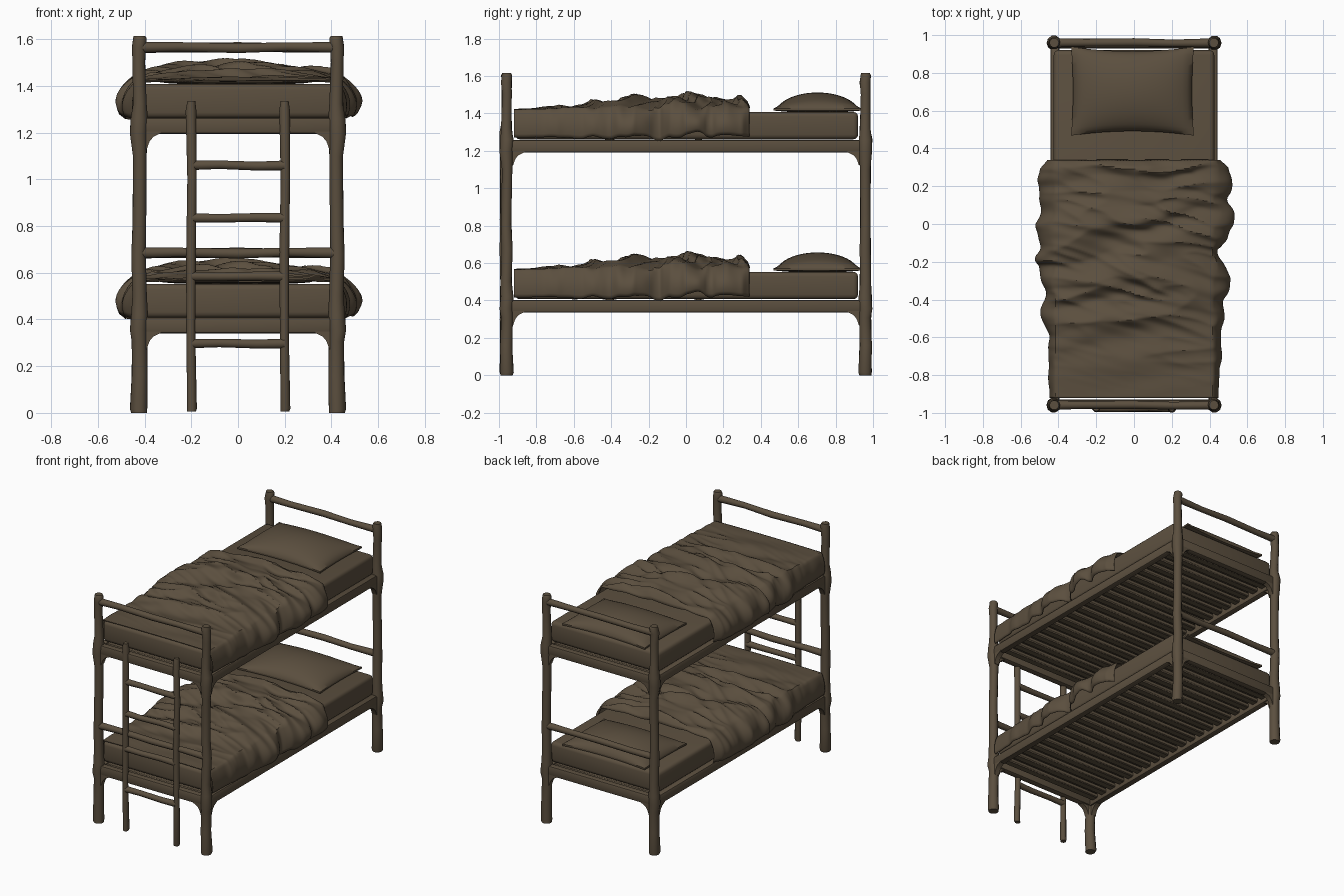
import bpy, bmesh, math
from mathutils import Vector, noise

if "Cube" in bpy.data.objects:
    bpy.data.objects.remove(bpy.data.objects["Cube"])

brown = bpy.data.materials.new("dark_brown")
brown.diffuse_color = (0.105, 0.078, 0.049, 1)
brown.use_nodes = True
brown.node_tree.nodes["Principled BSDF"].inputs["Base Color"].default_value = brown.diffuse_color


def finish(name, bm, angle=40):
    bmesh.ops.recalc_face_normals(bm, faces=bm.faces)
    me = bpy.data.meshes.new(name)
    bm.to_mesh(me)
    bm.free()
    ob = bpy.data.objects.new(name, me)
    bpy.context.collection.objects.link(ob)
    me.materials.append(brown)
    bpy.ops.object.select_all(action='DESELECT')
    ob.select_set(True)
    bpy.context.view_layer.objects.active = ob
    bpy.ops.object.shade_smooth_by_angle(angle=math.radians(angle))
    return ob


def pole(name, a, b, profile, seed=0, sides=10):
    """Hand-cut pole from a to b; profile = [(fraction, radius)]."""
    a, b = Vector(a), Vector(b)
    rot = (b - a).to_track_quat('Z', 'Y')
    bm = bmesh.new()
    rings = []
    for k, (f, r) in enumerate(profile):
        c = a.lerp(b, f)
        if 0 < k < len(profile) - 1:
            c += rot @ Vector((math.sin(seed * 3 + k * 2), math.cos(seed + k * 3), 0)) * 0.003
        rings.append([bm.verts.new(c + rot @ Vector((r * math.cos(t), r * math.sin(t), 0)))
                      for t in (2 * math.pi * i / sides for i in range(sides))])
    for p, q in zip(rings, rings[1:]):
        for i in range(sides):
            j = (i + 1) % sides
            bm.faces.new((p[i], p[j], q[j], q[i]))
    bm.faces.new(rings[0])
    bm.faces.new(rings[-1])
    return finish(name, bm)


def box(name, lo, hi, bevel=0.0, seg=2):
    bm = bmesh.new()
    bmesh.ops.create_cube(bm, size=1)
    for v in bm.verts:
        v.co = Vector([(l + h) / 2 + c * (h - l) for l, h, c in zip(lo, hi, v.co)])
    if bevel:
        bmesh.ops.bevel(bm, geom=bm.edges[:], offset=bevel, segments=seg, affect='EDGES', profile=0.5)
    return finish(name, bm)


def bracket(name, base, direction, size, thick):
    """Curved corner brace under a rail; base is the inner top corner at the post."""
    d = Vector(direction)
    n = Vector((d.y, d.x, 0)) * thick / 2
    up = Vector((0, 0, 1))
    pts = [(0, 0), (1, 0), (1, -0.1), (0.5, -0.35), (0.25, -0.65), (0.05, -1.2), (0, -1.2)]
    bm = bmesh.new()
    sides = [[bm.verts.new(Vector(base) + d * p * size + up * q * size + n * s) for p, q in pts]
             for s in (-1, 1)]
    bm.faces.new(sides[0])
    bm.faces.new(sides[1])
    for i in range(len(pts)):
        j = (i + 1) % len(pts)
        bm.faces.new((sides[0][i], sides[0][j], sides[1][j], sides[1][i]))
    return finish(name, bm)


def interp(table, y):
    for (y0, a), (y1, b) in zip(table, table[1:]):
        if y <= y1:
            return a + (b - a) * max(0, (y - y0) / (y1 - y0))
    return table[-1][1]


PX, PY = 0.423, 0.959
# Corner posts, slightly swollen at the joints
post = [(0, .034), (.01, .037), (.1, .034), (.19, .033), (.22, .037), (.26, .036), (.31, .031),
        (.42, .031), (.5, .029), (.68, .029), (.74, .037), (.78, .037), (.82, .029), (.93, .027),
        (.97, .030), (.993, .029), (1, .025)]
for i, (sx, sy) in enumerate([(-1, -1), (1, -1), (-1, 1), (1, 1)]):
    pole(f"corner_post_{i}", (sx * PX, sy * PY, 0), (sx * PX, sy * PY, 1.615), post, i)

# Head and foot bars
bar = [(0, .024), (.2, .021), (.5, .022), (.75, .020), (1, .024)]
for sy in (-1, 1):
    for z in (0.685, 1.565):
        pole("end_bar", (-PX, sy * PY, z), (PX, sy * PY, z), bar, z * 7 + sy)

# Ladder
for sx in (-1, 1):
    pole("ladder_side", (sx * .2, -.974, 0.005), (sx * .2, -.974, 1.335),
         [(0, .019), (.01, .021), (.25, .019), (.5, .021), (.75, .020), (.97, .023), (1, .017)], sx + 2)
for z in (0.297, 0.585, 0.835, 1.06):
    pole("ladder_rung", (-.2, -.974, z), (.2, -.974, z), [(0, .021), (.3, .019), (.7, .020), (1, .022)], z * 9)


def blanket(name, dz, seed):
    top = [(-.92, .006), (-.8, .012), (-.6, .028), (-.4, .045), (-.2, .068), (-.05, .085), (.08, .075),
           (.18, .05), (.26, .05), (.31, .065), (.335, .04), (.345, .008)]
    nu, nv = 72, 150
    bm = bmesh.new()
    grid = []
    for j in range(nv + 1):
        y = -.92 + 1.26 * j / nv
        row = []
        for i in range(nu + 1):
            s = 2 * i / nu - 1
            side = 1 if s > 0 else -1
            t = abs(s) * 0.575
            x = min(t, .42) * side
            loose = interp([(-.92, 0), (-.7, .25), (-.45, .8), (0, 1), (.3, .8), (.345, .3)], y)
            # slanted ridge folds, sharp at the crest
            q = y - .16 * x + .1 * noise.noise(Vector((x * 2.5, y * 3, seed)))
            n1 = noise.noise(Vector((x * 1.5 + seed, q * 8, seed * 2)))
            n2 = noise.noise(Vector((x * 3 + 9, (y + .3 * x) * 14, seed)))
            fold = (.5 - 2 * abs(n1)) * .042 + (.5 - 2 * abs(n2)) * .022
            crown = 1 - .7 * (x / .45) ** 2
            z = 1.418 + interp(top, y) * crown + loose * fold * (1.1 - .4 * abs(x) / .42)
            z = max(z, 1.417 + .006 * loose * n2)
            # crests lean toward the foot
            yy = y - loose * (.3 * fold + .012 * noise.noise(Vector((x * 6, 3, seed))))
            if t > .42:
                d = t - .42
                wave = noise.noise(Vector((side * 5 + seed, y * 7, 2)))
                flare = .025 + loose * (.06 + .08 * wave + .04 * n1)
                a = d / .155
                x = side * (.42 + max(flare, .027) * math.sin(min(a * 2.1, 2.1)))
                drop = z - (1.272 + .03 * loose * (wave + n2))
                z -= drop * a ** 1.2
                x += side * loose * .025 * n2
            row.append(bm.verts.new((x, yy, z + dz)))
        grid.append(row)
    for j in range(nv):
        for i in range(nu):
            bm.faces.new((grid[j][i], grid[j][i + 1], grid[j + 1][i + 1], grid[j + 1][i]))
    ob = finish(name, bm, 35)
    m = ob.modifiers.new("cloth_thickness", 'SOLIDIFY')
    m.thickness = 0.005


def pillow(name, dz):
    n = 24
    bm = bmesh.new()
    bmesh.ops.create_cube(bm, size=2)
    bmesh.ops.subdivide_edges(bm, edges=bm.edges[:], cuts=n - 1, use_grid_fill=True)
    for v in bm.verts:
        u, w, h = v.co
        puff = (max(0, 1 - u ** 2) * max(0, 1 - w ** 2)) ** .6
        # sides pulled in between pointed corners
        x = -.008 + .325 * u * (1 - .03 * (1 - w * w))
        y = .703 + .235 * w * (1 - .1 * (1 - u * u))
        z = 1.421 + h * .006 + puff * (.085 if h > 0 else -.01) * abs(h)
        v.co = (x, y, z + dz)
    finish(name, bm, 50)


# Two identical bunks
for label, dz in (("upper", 0), ("lower", -.855)):
    for sx in (-1, 1):
        x0, x1 = sorted((sx * .395, sx * .442))
        box(f"{label}_side_rail", (x0, -.95, 1.19 + dz), (x1, .95, 1.258 + dz), .012)
        for sy in (-1, 1):
            bracket(f"{label}_side_brace", (sx * PX, sy * .928, 1.2 + dz), (0, -sy, 0), .065, .036)
            bracket(f"{label}_end_brace", (sx * .395, sy * PY, 1.205 + dz), (-sx, 0, 0), .065, .036)
    for sy in (-1, 1):
        y0, y1 = sorted((sy * .93, sy * .978))
        box(f"{label}_end_rail", (-.42, y0, 1.195 + dz), (.42, y1, 1.265 + dz), .012)
    # Slats
    for k in range(20):
        y = -.88 + k * 1.76 / 19
        box(f"{label}_slat", (-.42, y - .027, 1.218 + dz), (.42, y + .027, 1.25 + dz), .006, 1)
    box(f"{label}_mattress", (-.425, -.915, 1.262 + dz), (.425, .92, 1.408 + dz), .025, 3)
    blanket(f"{label}_blanket", dz, 3.7)
    pillow(f"{label}_pillow", dz)
